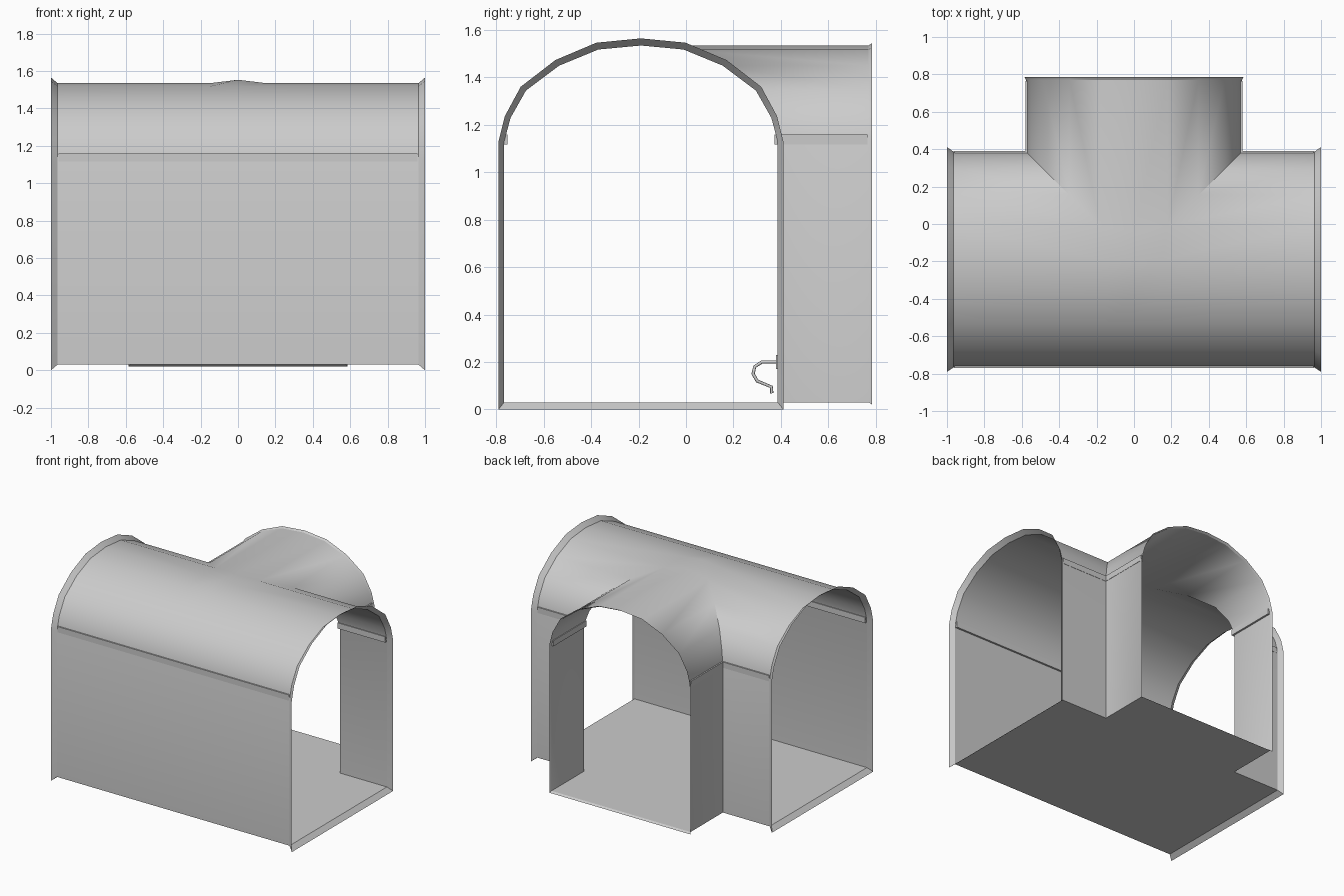
import bpy, bmesh

if "Cube" in bpy.data.objects:
    bpy.data.objects.remove(bpy.data.objects["Cube"])

grey = bpy.data.materials.new("plain_grey")
grey.use_nodes = True
grey.diffuse_color = (0.6, 0.6, 0.6, 1)
grey.node_tree.nodes["Principled BSDF"].inputs["Base Color"].default_value = (0.6, 0.6, 0.6, 1)

CY = -0.19          # centre line of the main passage
HALF = 0.577        # half width of both passages
FLOOR = 0.03
BACK = CY + HALF    # inner face of the rear piers

# Half cross-section: floor centre, corner, wall, arch, crown (offset, height)
SECTION = [(0, FLOOR), (HALF, FLOOR), (HALF, 1.13), (0.55, 1.23),
           (0.485, 1.345), (0.345, 1.45), (0.18, 1.518), (0, 1.535)]


def flared(d, z, side, up):
    """Push a section point outwards for an end rim."""
    k = min(1, d / HALF * 1.1)
    if z == FLOOR:
        return d + (side if d else 0), z - up
    rise = max(0, (z - 1.13) / 0.405)
    return d + side * k, z + up * rise


def add_object(name, bm):
    mesh = bpy.data.meshes.new(name)
    bm.to_mesh(mesh)
    bm.free()
    obj = bpy.data.objects.new(name, mesh)
    bpy.context.collection.objects.link(obj)
    mesh.materials.append(grey)
    return obj


def sweep(bm, stations):
    """Skin a list of equal-length point rows."""
    rows = [[bm.verts.new(p) for p in row] for row in stations]
    for a, b in zip(rows, rows[1:]):
        for i in range(len(a) - 1):
            bm.faces.new((a[i], a[i + 1], b[i + 1], b[i]))


# Vaulted shell: main passage with a mitred branch joining its rear side
bm = bmesh.new()
rim = [flared(d, z, 0.024, 0.03) for d, z in SECTION]
small_rim = [flared(d, z, 0.008, 0.01) for d, z in SECTION]
front = []
for x in (-1, -0.965, -0.15, 0, 0.15, 0.965, 1):
    front.append([(x, CY - d, z) for d, z in (rim if abs(x) == 1 else SECTION)])
sweep(bm, front)
for s in (-1, 1):
    sweep(bm, [[(s, CY + d, z) for d, z in rim],
               [(s * 0.965, CY + d, z) for d, z in SECTION],
               [(s * max(d, 0.15), CY + d, z) for d, z in SECTION],
               [(s * d, CY + d, z) for d, z in SECTION]])
    sweep(bm, [[(s * d, 0.785, z) for d, z in small_rim],
               [(s * d, 0.77, z) for d, z in SECTION],
               [(s * d, CY + max(d, 0.15), z) for d, z in SECTION],
               [(s * d, CY + d, z) for d, z in SECTION]])
bmesh.ops.remove_doubles(bm, verts=bm.verts, dist=0.0005)
bmesh.ops.dissolve_degenerate(bm, edges=bm.edges, dist=0.0001)
# Slight peak where the vaults cross
for v in bm.verts:
    if abs(v.co.x) < 0.001 and abs(v.co.y - CY) < 0.001 and v.co.z > 1:
        v.co.z += 0.018
bmesh.ops.recalc_face_normals(bm, faces=bm.faces)
shell = add_object("vaulted_passage_shell", bm)
bpy.ops.object.select_all(action='DESELECT')
shell.select_set(True)
bpy.context.view_layer.objects.active = shell
bpy.ops.object.shade_smooth_by_angle(angle=0.55)


def box(name, lo, hi):
    bm = bmesh.new()
    bmesh.ops.create_cube(bm, size=1)
    for v in bm.verts:
        v.co = [(a + b) / 2 + c * (b - a) for a, b, c in zip(lo, hi, v.co)]
    return add_object(name, bm)


# Mouldings along the spring line of the arches
LOW, HIGH, DEEP, OUT = 1.117, 1.16, 0.014, 0.002
box("front_moulding", (-0.96, CY - HALF - OUT, LOW), (0.96, CY - HALF + DEEP, HIGH))
for s, side in ((-1, "right"), (1, "left")):
    xs = sorted((s * (HALF - DEEP), s * 0.96))
    box(side + "_pier_moulding", (xs[0], BACK - DEEP, LOW), (xs[1], BACK + OUT, HIGH))
    xs = sorted((s * (HALF - DEEP), s * (HALF + OUT)))
    box(side + "_branch_moulding", (xs[0], BACK - DEEP, LOW), (xs[1], 0.765, HIGH))

# Small bent hook low on the right pier
curve = bpy.data.curves.new("wall_hook", 'CURVE')
curve.dimensions = '3D'
curve.bevel_depth = 0.007
curve.bevel_resolution = 2
curve.use_fill_caps = True
path = [(0.385, 0.2), (0.32, 0.2), (0.29, 0.18), (0.283, 0.15),
        (0.3, 0.12), (0.36, 0.095), (0.362, 0.068)]
spline = curve.splines.new('POLY')
spline.points.add(len(path) - 1)
for p, (y, z) in zip(spline.points, path):
    p.co = (-0.77, y, z, 1)
hook = bpy.data.objects.new("wall_hook", curve)
bpy.context.collection.objects.link(hook)
curve.materials.append(grey)
box("hook_plate", (-0.79, BACK - 0.008, 0.17), (-0.75, BACK - 0.001, 0.23))
